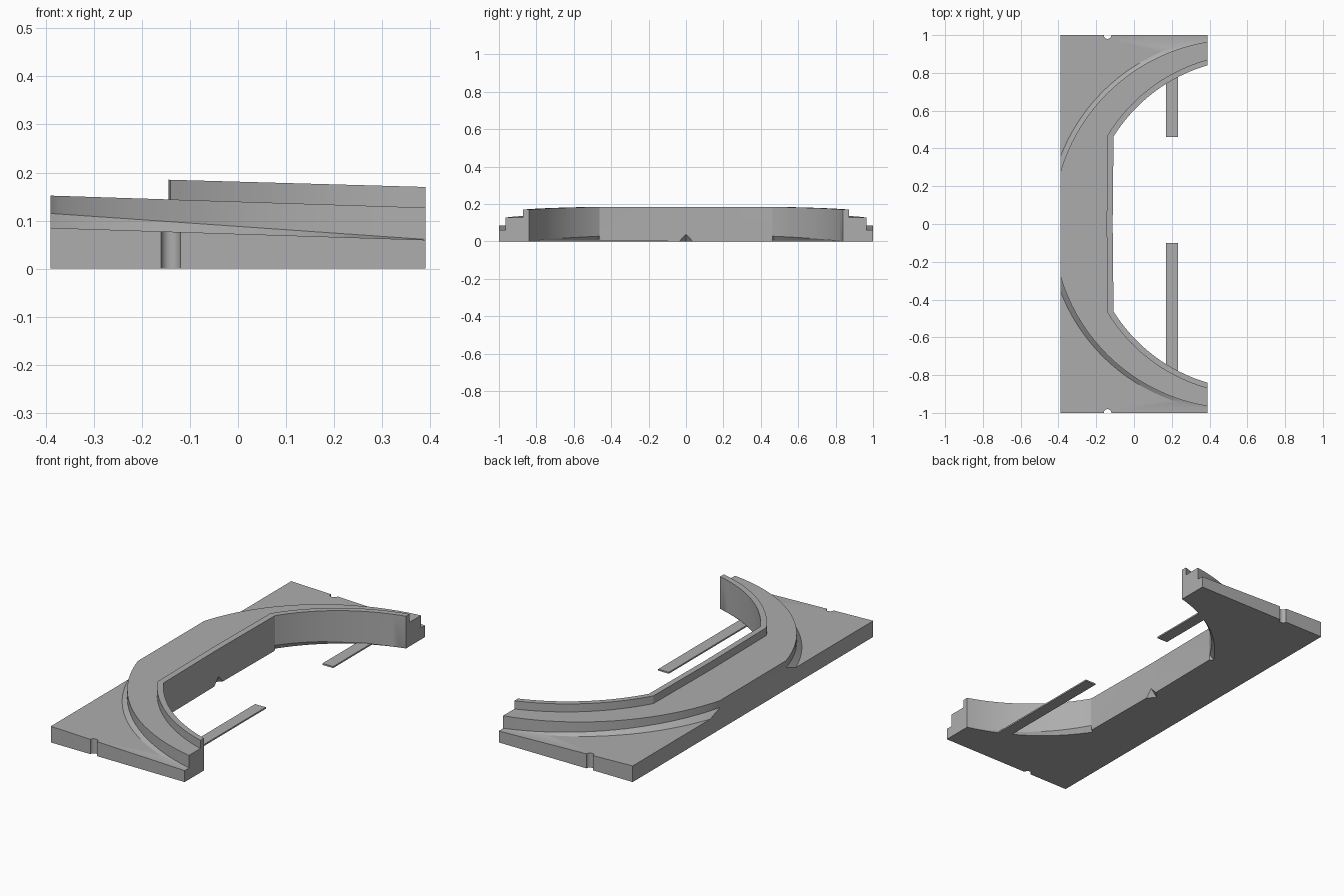
import bpy, bmesh, math
from mathutils import Vector

cube = bpy.data.objects.get("Cube")
if cube:
    bpy.data.objects.remove(cube, do_unlink=True)

grey = bpy.data.materials.new("plain grey")
grey.use_nodes = True
colour = (0.42, 0.42, 0.42, 1)
grey.diffuse_color = colour
grey.node_tree.nodes["Principled BSDF"].inputs["Base Color"].default_value = colour

END = 0.39
STEPS = 20


def arc(cx, radius, x0, x1=END):
    """Points on a circle about (cx, 0), from x1 back to x0, with y positive."""
    a1 = math.acos((x1 - cx) / radius)
    a0 = math.acos((x0 - cx) / radius)
    return [(cx + radius * math.cos(a), radius * math.sin(a))
            for a in (a1 + (a0 - a1) * i / STEPS for i in range(STEPS + 1))]


def mirrored(half, middle=()):
    return half + list(middle) + [(x, -y) for x, y in reversed(half)]


def slope(z_back, z_end):
    """Height falling evenly from the back edge to the open ends."""
    return lambda x: z_back + (z_end - z_back) * (x + END) / (2 * END)


def loft(name, rings):
    """Closed solid through rings with equal point counts."""
    bm = bmesh.new()
    loops = [[bm.verts.new(p) for p in ring] for ring in rings]
    n = len(loops[0])
    for low, high in zip(loops, loops[1:]):
        for i in range(n):
            j = (i + 1) % n
            bm.faces.new((low[i], low[j], high[j], high[i]))
    bm.faces.new(loops[0][::-1])
    bm.faces.new(loops[-1])
    bmesh.ops.remove_doubles(bm, verts=bm.verts, dist=1e-5)
    bmesh.ops.recalc_face_normals(bm, faces=bm.faces)
    mesh = bpy.data.meshes.new(name)
    bm.to_mesh(mesh)
    bm.free()
    obj = bpy.data.objects.new(name, mesh)
    bpy.context.collection.objects.link(obj)
    mesh.materials.append(grey)
    return obj


def at_height(outline, height):
    return [(x, y, height(x)) for x, y in outline]


def combine(target, tool, operation):
    mod = target.modifiers.new(operation, 'BOOLEAN')
    mod.object, mod.operation, mod.solver = tool, operation, 'EXACT'
    bpy.context.view_layer.objects.active = target
    bpy.ops.object.modifier_apply(modifier=mod.name)
    bpy.data.objects.remove(tool, do_unlink=True)


base_top = slope(0.085, 0.06)
deck_top = slope(0.152, 0.127)
rim_top = slope(0.192, 0.17)
floor = lambda x: 0.0

# Hidden seam inside the rim, shared by the base and the deck
seam = mirrored(arc(0.632, 0.898, -0.135), [(-0.138, 0)])

# Base plate
base_outline = seam + [(END, -1), (-END, -1), (-END, 1), (END, 1)]
body = loft("curved_base", [at_height(base_outline, floor),
                            at_height(base_outline, base_top)])

# Raised deck with a small sloping ledge along its outer arc
ledge = mirrored(arc(0.535, 0.991, -END)) + seam[::-1]
wall = mirrored(arc(0.548, 0.9775, -END)) + seam[::-1]
ledge_top = slope(0.115, 0.061)
deck = loft("deck", [at_height(ledge, lambda x: 0.03), at_height(ledge, base_top),
                     at_height(wall, ledge_top), at_height(wall, deck_top)])

# Inner rim, undercut along the foot of each arc
inner = arc(0.634, 0.875, -0.108)
foot, lip = [], []
for i, (x, y) in enumerate(inner):
    t = i / STEPS
    out = Vector((x - 0.634, y)).normalized() * 0.02 * t
    foot.append((x + out.x, y + out.y))
    lip.append(0.001 + 0.027 * t)
corner = [(inner[-1][0] - 0.0003, inner[-1][1] - 0.004)]
inner_loop = mirrored(inner + corner, [(-0.113, 0)])
foot_loop = mirrored(foot + corner, [(-0.113, 0)])
lip_heights = lip + [0.001] * 3 + lip[::-1]
outer_loop = mirrored(arc(0.631, 0.903, -0.14), [(-0.145, 0)])[::-1]
rim_low = [(x, y, 0) for x, y in foot_loop + outer_loop]
rim_lip = [(x, y, z) for (x, y), z in zip(inner_loop, lip_heights)]
rim_lip += [(x, y, 0.001) for x, y in outer_loop]
rim = loft("rim", [rim_low, rim_lip, at_height(inner_loop + outer_loop, rim_top)])

combine(body, deck, 'UNION')
combine(body, rim, 'UNION')

# Round notches in both side edges
for side in (-1, 1):
    bpy.ops.mesh.primitive_cylinder_add(vertices=24, radius=0.02, depth=0.4,
                                        location=(-0.14, side, 0.05))
    combine(body, bpy.context.object, 'DIFFERENCE')

# Pointed notch under the middle of the inner wall
bpy.ops.mesh.primitive_cone_add(vertices=4, radius1=0.045, radius2=0, depth=0.05,
                                location=(-0.108, 0, 0.02))
combine(body, bpy.context.object, 'DIFFERENCE')

# Merge flat areas and shade the arcs smoothly
bm = bmesh.new()
bm.from_mesh(body.data)
bmesh.ops.dissolve_limit(bm, angle_limit=0.005, verts=bm.verts, edges=bm.edges)
bm.to_mesh(body.data)
bm.free()
body.data.materials.clear()
body.data.materials.append(grey)
bpy.ops.object.select_all(action='DESELECT')
body.select_set(True)
bpy.context.view_layer.objects.active = body
bpy.ops.object.shade_smooth_by_angle(angle=math.radians(25))

# Thin flat bars reaching in from each arm
for name, y0, y1 in (("left_bar", 0.46, 0.79), ("right_bar", -0.79, -0.10)):
    bar = [(0.17, y0), (0.232, y0), (0.232, y1), (0.17, y1)]
    loft(name, [at_height(bar, floor), at_height(bar, lambda x: 0.008)])
